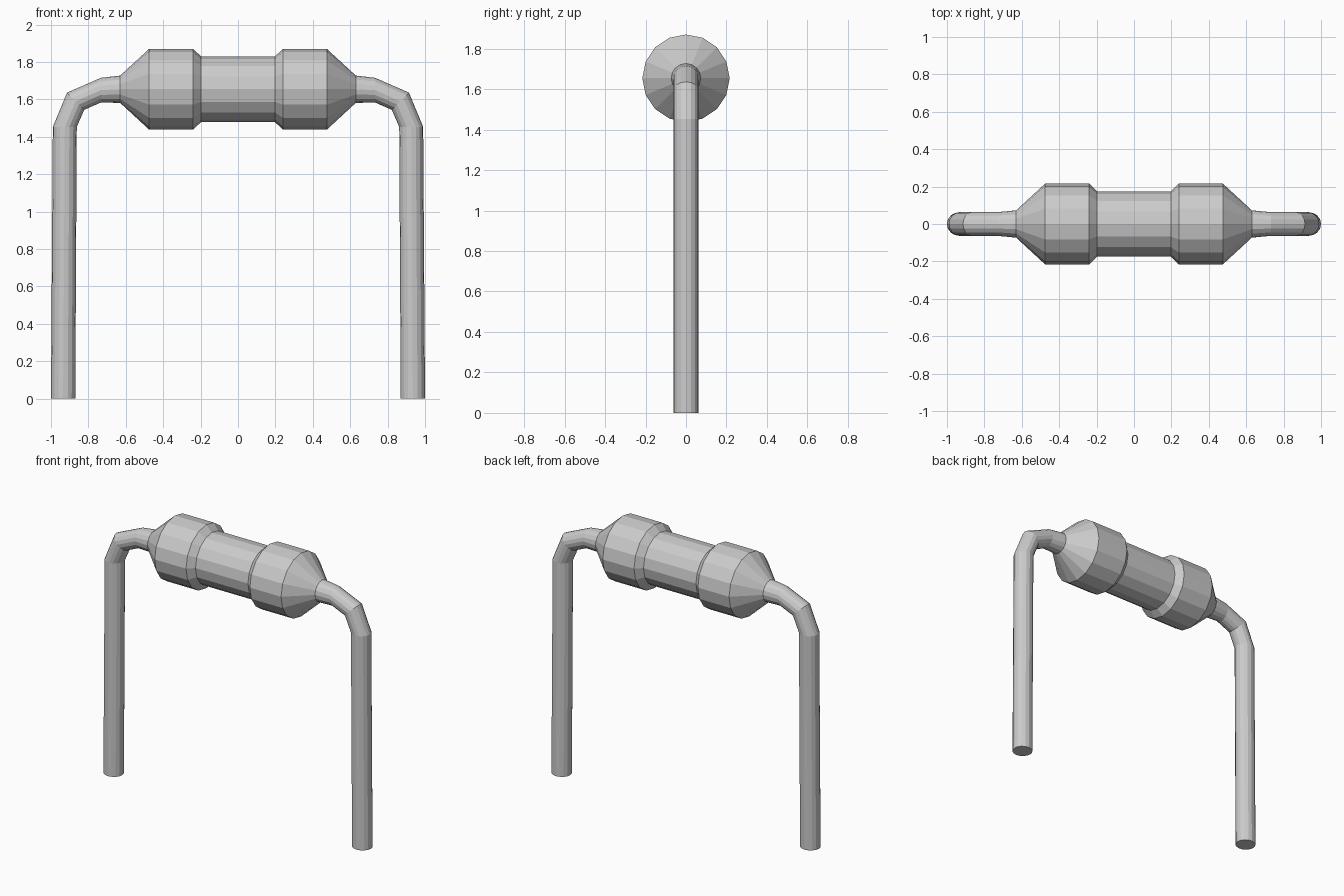
import bpy, bmesh, math
from mathutils import Vector

if "Cube" in bpy.data.objects:
    bpy.data.objects.remove(bpy.data.objects["Cube"])

SIDES = 16


def ring_loft(name, rings, cap_start=False):
    """Loft rings of (x, z, half-vector x, half-vector z, y radius)."""
    bm = bmesh.new()
    loops = []
    for x, z, ux, uz, ry in rings:
        loop = []
        for i in range(SIDES):
            a = 2 * math.pi * i / SIDES
            c, s = math.cos(a), math.sin(a)
            loop.append(bm.verts.new(Vector((x + c * ux, s * ry, z + c * uz))))
        loops.append(loop)
    for a, b in zip(loops, loops[1:]):
        for i in range(SIDES):
            j = (i + 1) % SIDES
            bm.faces.new((a[i], a[j], b[j], b[i]))
    if cap_start:
        bm.faces.new(loops[0])
    bmesh.ops.recalc_face_normals(bm, faces=bm.faces)
    # the joined ends are open, so make sure the shell faces outward
    f = bm.faces[0]
    x, z = rings[0][:2]
    if f.normal.dot(f.calc_center_median() - Vector((x, 0, z))) < 0:
        bmesh.ops.reverse_faces(bm, faces=bm.faces)
    mesh = bpy.data.meshes.new(name)
    bm.to_mesh(mesh)
    bm.free()
    obj = bpy.data.objects.new(name, mesh)
    bpy.context.collection.objects.link(obj)
    return obj


# Body: two wide end collars with tapered tips and a slimmer middle
AXIS_Z = 1.654
half = [(0.63, 0.073), (0.475, 0.216), (0.24, 0.216), (0.197, 0.175)]
profile = [(-x, r) for x, r in half] + half[::-1]
ring_loft("component_body", [(x, AXIS_Z, 0, r, r) for x, r in profile])

# Bent wire legs, mirrored to the other side
wire = [
    (0.935, 0.0, 0.065, 0, 0.063),
    (0.926, 1.453, 0.064, 0, 0.063),
    (0.868, 1.59, 0.046, 0.046, 0.063),
    (0.733, 1.649, 0, 0.066, 0.063),
    (0.63, AXIS_Z, 0, 0.073, 0.073),
]
legs = ring_loft("wire_legs", wire, cap_start=True)
legs.modifiers.new("mirror", 'MIRROR').use_mirror_merge = False
